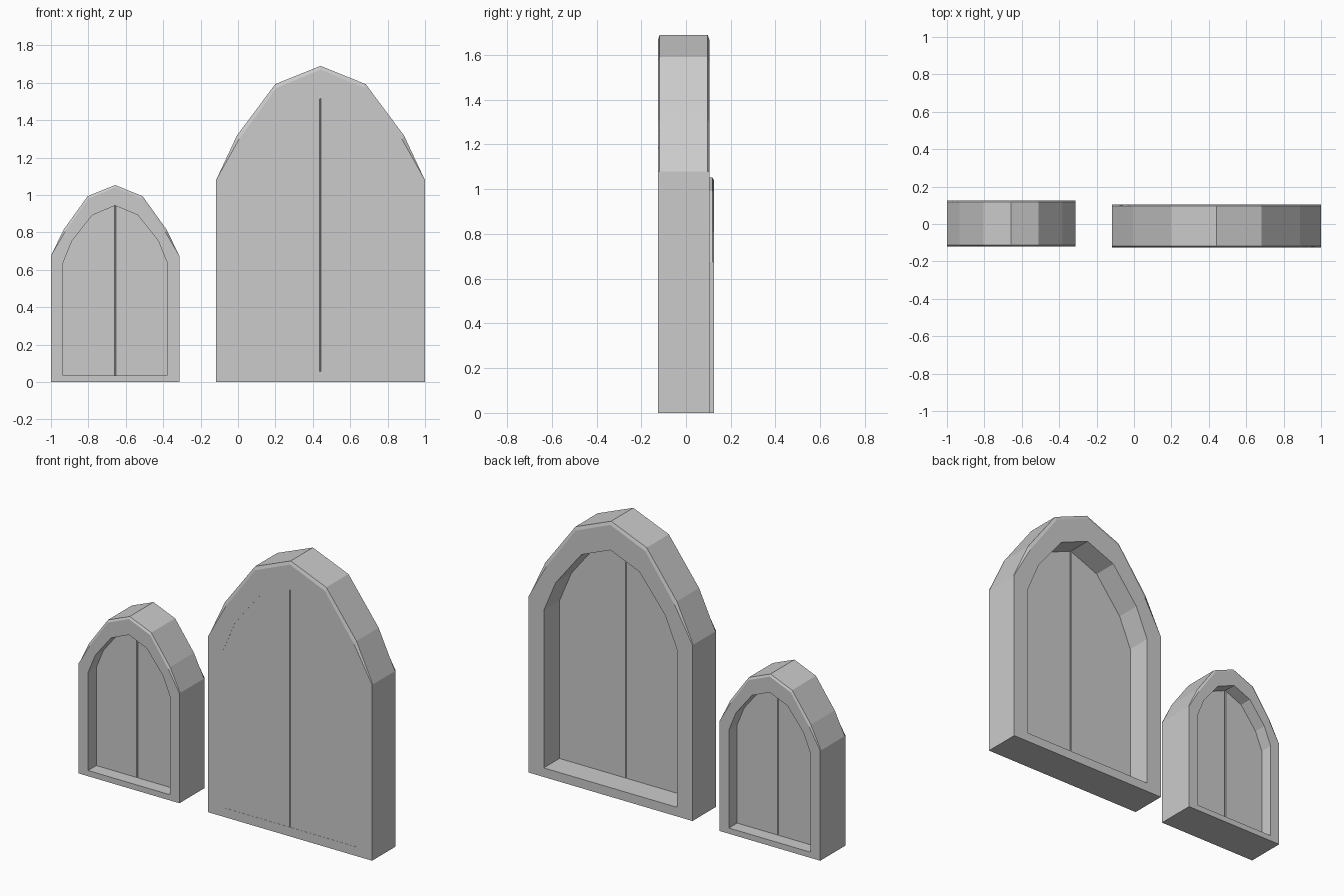
import bpy, bmesh

if "Cube" in bpy.data.objects:
    bpy.data.objects.remove(bpy.data.objects["Cube"])


def loft(name, rings, closed, origin_x):
    """Bridge equal-length rings of (x, y, z); closed joins last to first, otherwise cap."""
    bm = bmesh.new()
    loops = [[bm.verts.new(p) for p in ring] for ring in rings]
    pairs = list(zip(loops, loops[1:]))
    if closed:
        pairs.append((loops[-1], loops[0]))
    else:
        bm.faces.new(loops[0])
        bm.faces.new(loops[-1])
    n = len(loops[0])
    for a, b in pairs:
        for i in range(n):
            j = (i + 1) % n
            bm.faces.new((a[i], a[j], b[j], b[i]))
    bmesh.ops.recalc_face_normals(bm, faces=bm.faces)
    mesh = bpy.data.meshes.new(name)
    bm.to_mesh(mesh)
    bm.free()
    obj = bpy.data.objects.new(name, mesh)
    obj.location.x = origin_x
    bpy.context.collection.objects.link(obj)
    return obj


def mirrored(half):
    """Full arch outline from a right half that ends at the apex."""
    return half + [(-x, z) for x, z in reversed(half[:-1])]


def at(outline, y):
    return [(x, y, z) for x, z in outline]


def arched_window(label, cx, outer, inner, y0, y1, p0, p1, cham):
    # Pointed frame, with a shallow chamfer fading out at the springing
    soft = outer[:2] + [(x * 0.975, z - cham) for x, z in outer[2:]]
    dy = 0.007
    o, s, i = mirrored(outer), mirrored(soft), mirrored(inner)
    loft(label + "_frame",
         [at(i, y0), at(s, y0), at(o, y0 + dy), at(o, y1 - dy), at(s, y1), at(i, y1)],
         True, cx)
    # Two leaves meeting in a fine groove
    c = 0.004
    bottom, apex = inner[0][1], inner[-1][1]
    for side, sign in (("right", 1), ("left", -1)):
        def ring(y, gap):
            pts = inner[:-1] + [(gap, apex - gap * 0.4), (gap, bottom)]
            return [(sign * x, y, z) for x, z in pts]
        loft(f"{label}_{side}_leaf",
             [ring(p0, c), ring(p0 + c, 0.0003), ring(p1 - c, 0.0003), ring(p1, c)],
             False, cx)


# Small window: leaves centred in the frame depth
arched_window(
    "small", -0.657,
    [(0.343, 0), (0.343, 0.675), (0.275, 0.815), (0.147, 0.993), (0, 1.053)],
    [(0.278, 0.035), (0.278, 0.638), (0.230, 0.755), (0.121, 0.892), (0, 0.943)],
    -0.12, 0.125, -0.04, 0.045, 0.013)

# Large window: leaves almost flush with the front
arched_window(
    "large", 0.441,
    [(0.558, 0), (0.558, 1.08), (0.447, 1.317), (0.242, 1.592), (0, 1.69)],
    [(0.453, 0.056), (0.453, 1.024), (0.372, 1.215), (0.197, 1.435), (0, 1.515)],
    -0.125, 0.104, -0.124, -0.048, 0.02)
